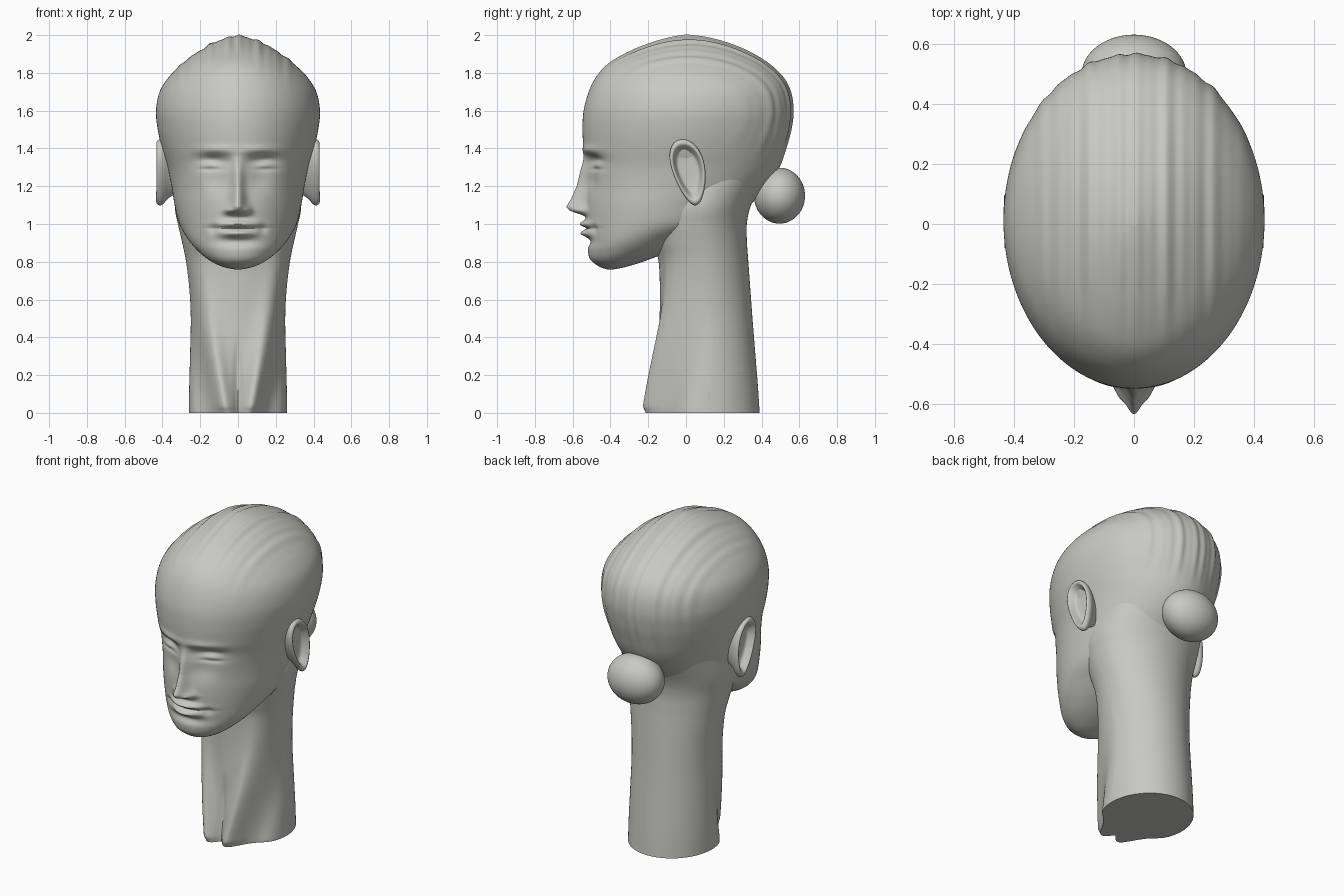
import bpy, bmesh
from math import sin, cos, pi, exp, tau, radians

if "Cube" in bpy.data.objects:
    bpy.data.objects.remove(bpy.data.objects["Cube"])

clay = bpy.data.materials.new("warm_grey_clay")
clay.use_nodes = True
colour = (0.58, 0.58, 0.55, 1)
clay.diffuse_color = colour
clay.node_tree.nodes["Principled BSDF"].inputs["Base Color"].default_value = colour


def bump(d, width):
    return exp(-(d / width) ** 2)


def ramp(v, lo, hi):
    t = min(1, max(0, (v - lo) / (hi - lo)))
    return t * t * (3 - 2 * t)


def spline(rows, steps):
    """Catmull-Rom interpolation through rows of values."""
    out = []
    for i in range(len(rows) - 1):
        quad = [rows[max(i - 1, 0)], rows[i], rows[i + 1], rows[min(i + 2, len(rows) - 1)]]
        for s in range(steps):
            t = s / steps
            out.append([b + t / 2 * (c - a + t * (2 * a - 5 * b + 4 * c - d + t * (3 * (b - c) + d - a)))
                        for a, b, c, d in zip(*quad)])
    return out + [list(rows[-1])]


def loft(name, rings):
    """Skin a list of equal rings and cap both ends."""
    bm = bmesh.new()
    loops = [[bm.verts.new(p) for p in ring] for ring in rings]
    n = len(loops[0])
    for a, b in zip(loops, loops[1:]):
        for i in range(n):
            j = (i + 1) % n
            bm.faces.new((a[i], a[j], b[j], b[i]))
    bm.faces.new(loops[0])
    bm.faces.new(loops[-1])
    bmesh.ops.recalc_face_normals(bm, faces=bm.faces)
    mesh = bpy.data.meshes.new(name)
    bm.to_mesh(mesh)
    bm.free()
    mesh.polygons.foreach_set("use_smooth", [True] * len(mesh.polygons))
    mesh.set_sharp_from_angle(angle=radians(60))
    mesh.materials.append(clay)
    obj = bpy.data.objects.new(name, mesh)
    bpy.context.collection.objects.link(obj)
    return obj


def sections(rows, steps, sides, shape):
    """Elliptical rings from (z, front, back, half width), reshaped point by point."""
    rings = []
    for z, front, back, half in spline(rows, steps):
        mid, depth = (front + back) / 2, (back - front) / 2
        rings.append([shape(half * sin(tau * k / sides), mid - depth * cos(tau * k / sides), z, mid)
                      for k in range(sides)])
    return rings


# Nose: (z, projection, half width)
nose = [(1.42, 0, .04), (1.36, .004, .035), (1.28, .028, .03), (1.2, .05, .03),
        (1.13, .08, .036), (1.09, .105, .04), (1.07, .085, .05), (1.045, .012, .05), (1.03, 0, .04)]


def nose_at(z):
    for (z1, p1, w1), (z2, p2, w2) in zip(nose, nose[1:]):
        if z2 <= z <= z1:
            t = (z1 - z) / (z1 - z2)
            return p1 + t * (p2 - p1), w1 + t * (w2 - w1)
    return 0, 1


# Head: features pushed out of or into the front, strands on the crown
def head_shape(x, y, z, mid):
    if y < mid:
        ax = abs(x)
        reach, width = nose_at(z)
        push = reach * bump(x, width)
        push += .022 * bump(ax - .05, .022) * bump(z - 1.075, .022)
        push -= .045 * bump(ax - .13, .085) * bump(z - 1.33, .04)
        push -= .02 * bump(ax - .11, .07) * bump(z - 1.24, .07)
        push += .022 * bump(ax - .145, .055) * bump(z - 1.315, .022)
        push -= .008 * bump(ax - .145, .06) * bump(z - 1.29, .009)
        push += .012 * bump(ax - .12, .1) * bump(z - 1.39, .025)
        push += .035 * bump(x, .1) * bump(z - 1.0, .018)
        push += .038 * bump(x, .085) * bump(z - .95, .02)
        push -= .012 * bump(x, .12) * bump(z - .977, .007)
        push -= .012 * bump(x, .1) * bump(z - .905, .025)
        push -= .012 * bump(ax - .13, .025) * bump(z - .975, .03)
        y -= push
    strands = sin(x * 75) + .7 * sin(x * 121 + 1) + .5 * sin(x * 47 + 2)
    fade = ramp(z, 1.6, 1.85) if y < 0 else ramp(z, 1.3, 1.55)
    lift = .0028 * strands * fade * (1 - ramp(abs(x), .3, .42)) * ramp(y, -.5, -.15)
    high = ramp(z, 1.7, 1.95)
    return x, y + lift * (1 - high) * (1 if y > 0 else -1), z + lift * high


head_rows = [
    (.76, -.42, -.38, .02), (.775, -.46, -.31, .085), (.81, -.505, -.2, .155),
    (.86, -.52, -.08, .215), (.92, -.518, .04, .265), (1.0, -.527, .25, .31),
    (1.1, -.53, .34, .335), (1.2, -.53, .43, .352), (1.3, -.535, .495, .372),
    (1.4, -.543, .53, .402), (1.5, -.548, .555, .425), (1.6, -.542, .566, .434),
    (1.7, -.515, .552, .415), (1.78, -.475, .51, .365), (1.85, -.41, .435, .295),
    (1.91, -.305, .335, .215), (1.955, -.19, .225, .14), (1.985, -.085, .115, .065),
    (1.998, -.01, .02, .008)]
loft("head", sections(head_rows, 14, 240, head_shape))


# Neck: two tendons run together toward the pit of the throat
def neck_shape(x, y, z, mid):
    if y < mid:
        rise = ramp(z, 0, .9)
        apart = .065 + .2 * z
        size = (.07 - .045 * rise) * (.75 + .25 * ramp(z, 0, .04))
        y -= size * bump(abs(x) - apart, .05 + .03 * rise)
        y += .035 * bump(abs(x) - apart - .11, .06) * (1 - ramp(z, .6, .95))
        y += .015 * bump(x, .02) * (1 - ramp(z, .25, .45))
    return x, y, z


neck_rows = [
    (0, -.17, .39, .26), (.03, -.17, .388, .26), (.15, -.16, .38, .258), (.3, -.15, .368, .254),
    (.5, -.14, .352, .25), (.65, -.138, .341, .257), (.8, -.145, .33, .275),
    (.9, -.17, .323, .295), (1.0, -.19, .322, .318), (1.1, -.19, .345, .335), (1.25, -.15, .42, .32)]
loft("neck", sections(neck_rows, 8, 160, neck_shape))

# Ears: a dished oval with a rolled rim, narrowing to the lobe
ear_rings = spline([(.01, .385), (.4, .386), (.62, .392), (.74, .412), (.85, .43), (.95, .428),
                    (1, .412), (.95, .392), (.8, .365), (.65, .32)], 4)


def ear_point(side, radius, x, k):
    a = tau * k / 64
    up = cos(a)
    across = radius * (.088 + .02 * up) * sin(a)
    height = radius * .168 * up
    drop = max(0, -height) / .168
    out = x + .012 * drop * ramp(radius, .3, .9) * (1 - radius * .9)
    return side * out, .015 + across - height * .2, 1.28 + height * (1 + .08 * drop)


for side, label in ((1, "left"), (-1, "right")):
    loft(label + "_ear", [[ear_point(side, r, x, k) for k in range(64)] for r, x in ear_rings])

# Bun at the nape
bun_rings = []
for i in range(1, 40):
    a = pi * i / 40
    bun_rings.append([(.175 * sin(a) * cos(tau * k / 64), .495 + .135 * sin(a) * sin(tau * k / 64),
                       1.15 - .148 * cos(a)) for k in range(64)])
loft("hair_bun", bun_rings)
